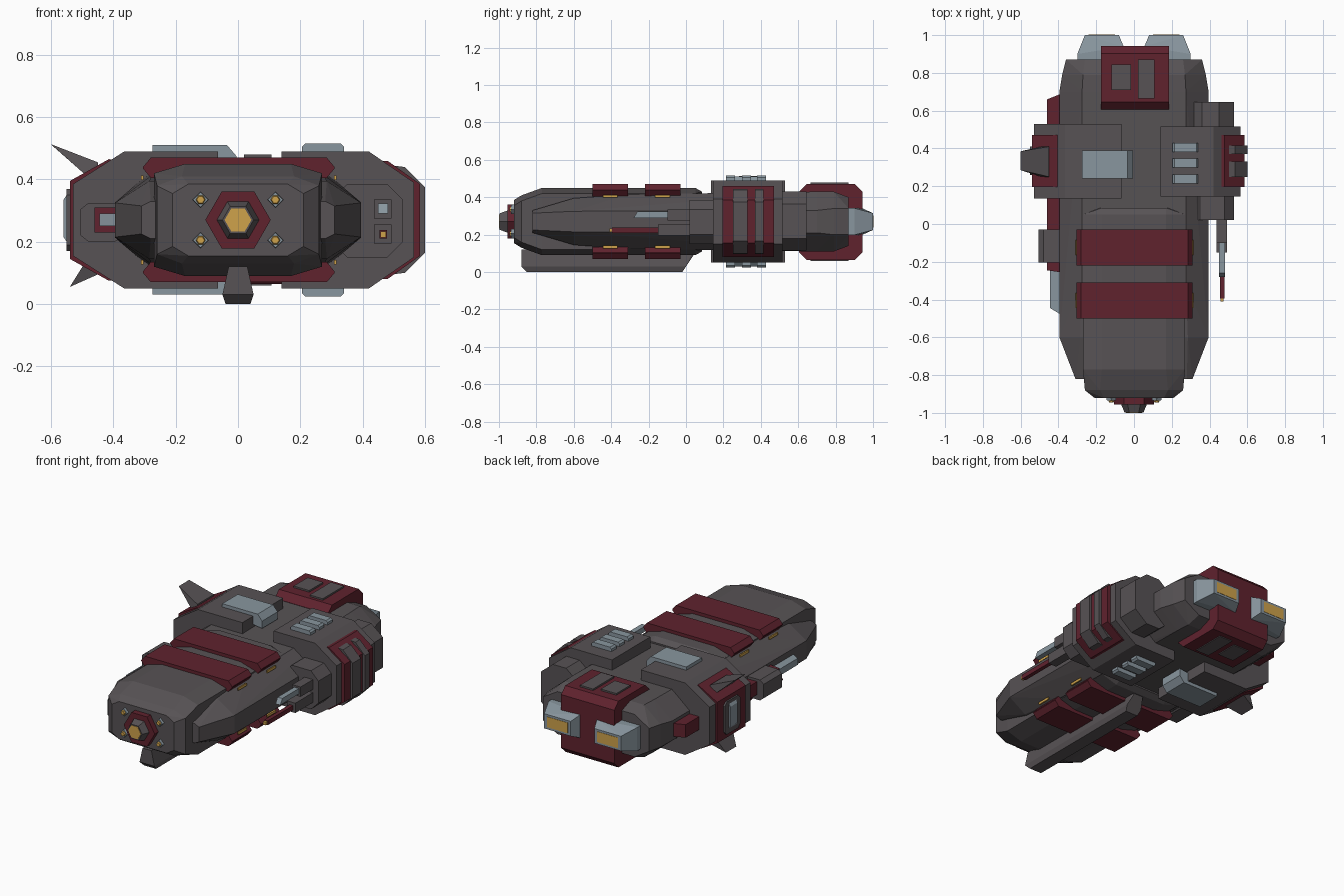
import bpy, bmesh, math
from mathutils import Vector

if "Cube" in bpy.data.objects:
    bpy.data.objects.remove(bpy.data.objects["Cube"])

ZC = 0.27  # height of the ship's long axis


def material(name, rgb):
    m = bpy.data.materials.new(name)
    m.use_nodes = True
    color = (*rgb, 1)
    m.diffuse_color = color
    m.node_tree.nodes["Principled BSDF"].inputs["Base Color"].default_value = color
    return m


DARK = material("dark_grey", (0.095, 0.085, 0.09))
RED = material("deep_red", (0.115, 0.016, 0.027))
PALE = material("pale_steel", (0.25, 0.305, 0.345))
GOLD = material("gold_light", (0.62, 0.36, 0.07))


def solid(name, points, mat):
    """Closed flat-faced solid around a set of points."""
    bm = bmesh.new()
    for p in points:
        bm.verts.new(p)
    bmesh.ops.remove_doubles(bm, verts=bm.verts, dist=0.0005)
    res = bmesh.ops.convex_hull(bm, input=bm.verts)
    loose = [v for v in res["geom_interior"] if isinstance(v, bmesh.types.BMVert)]
    bmesh.ops.delete(bm, geom=loose, context='VERTS')
    bmesh.ops.dissolve_limit(bm, angle_limit=0.01, verts=bm.verts, edges=bm.edges)
    bmesh.ops.recalc_face_normals(bm, faces=bm.faces)
    mesh = bpy.data.meshes.new(name)
    bm.to_mesh(mesh)
    bm.free()
    mesh.materials.append(mat)
    ob = bpy.data.objects.new(name, mesh)
    bpy.context.collection.objects.link(ob)
    return ob


def slab(name, x, y, z, mat, cut=(0, 0, 0)):
    """Box between ranges, with corners chamfered by cut along each axis."""
    pts = []
    for i in (0, 1):
        for j in (0, 1):
            for k in (0, 1):
                corner = Vector((x[i], y[j], z[k]))
                step = [cut[a] * (1 - 2 * n) for a, n in enumerate((i, j, k))]
                for keep in range(3):
                    pts.append([corner[a] + (0 if a == keep else step[a]) for a in range(3)])
    return solid(name, pts, mat)


def ring(y, w, h, cx, cz):
    """Eight-sided hull section."""
    return [(sx * a, y, ZC + sz * b) for sx in (1, -1) for sz in (1, -1)
            for a, b in ((w, h - cz), (w - cx, h))]


def prism(name, half, y, mat):
    """Half profile (x, height) mirrored about the long axis and run along y."""
    return solid(name, [(a, b, ZC + s * h) for a, h in half for b in y for s in (1, -1)], mat)


def disc(name, r0, r1, y0, y1, mat, x=0.0, z=ZC, sides=6):
    pts = []
    for r, y in ((r0, y0), (r1, y1)):
        for i in range(sides):
            t = math.tau * i / sides
            pts.append((x + r * math.cos(t), y, z + r * math.sin(t)))
    return solid(name, pts, mat)


def span(s, lo, hi):
    """Height range above or below the long axis."""
    return sorted((ZC + s * lo, ZC + s * hi))


# Main hulls
solid("core_hull", ring(-0.92, 0.21, 0.115, 0.05, 0.03) + ring(-0.88, 0.26, 0.14, 0.08, 0.03)
      + ring(-0.77, 0.27, 0.18, 0.10, 0.03) + ring(0.05, 0.27, 0.18, 0.10, 0.03)
      + ring(0.085, 0.20, 0.16, 0.03, 0.03), DARK)
solid("side_hull", ring(-0.82, 0.31, 0.06, 0.03, 0.015) + ring(-0.60, 0.395, 0.125, 0.11, 0.07)
      + ring(-0.32, 0.395, 0.145, 0.12, 0.09) + ring(0.70, 0.395, 0.16, 0.12, 0.10)
      + ring(0.79, 0.38, 0.16, 0.11, 0.09) + ring(0.87, 0.36, 0.13, 0.10, 0.06), DARK)

# Keel
solid("keel", [(sx * w, y, z) for sx in (1, -1) for w, y, z in (
    (0.03, -0.88, 0.12), (0.05, -0.88, 0.03), (0.04, -0.85, 0.0),
    (0.04, -0.02, 0.0), (0.05, 0.0, 0.03), (0.03, 0.04, 0.09), (0.03, 0.04, 0.12))], DARK)

# Nose sensor
disc("nose_collar", 0.105, 0.105, -0.91, -0.955, RED)
disc("nose_barrel", 0.07, 0.05, -0.95, -0.998, DARK)
disc("nose_lens", 0.043, 0.043, -0.99, -1.0, GOLD)
for sx in (1, -1):
    for sz in (1, -1):
        x, z = sx * 0.12, ZC + sz * 0.065
        disc("nose_lamp_mount", 0.028, 0.024, -0.90, -0.935, PALE, x, z, 4)
        disc("nose_lamp", 0.017, 0.012, -0.93, -0.945, GOLD, x, z, 6)

# Parts repeated above and below
for s in (1, -1):
    for y0, y1 in ((-0.50, -0.31), (-0.22, -0.03)):
        slab("armour_band", (-0.305, 0.31), (y0, y1), span(s, 0.135, 0.20), RED, (0.025, 0, 0.03))
        mid = (y0 + y1) / 2
        for x in (-0.307, 0.312):
            slab("band_light", (x - 0.004, x + 0.004), (mid - 0.04, mid + 0.04),
                 span(s, 0.128, 0.143), GOLD)
    solid("hatch_plate", [(x, y, ZC + s * h) for y in (0.24, 0.39) for x, h in (
        (-0.275, 0.20), (-0.275, 0.24), (-0.035, 0.24), (-0.005, 0.205), (-0.005, 0.16))], PALE)
    for y in (0.215, 0.30, 0.38):
        slab("vent_bar", (0.205, 0.34), (y, y + 0.048), span(s, 0.20, 0.245), PALE, (0.01, 0, 0.01))
    slab("rear_panel_wide", (-0.12, -0.015), (0.71, 0.845), span(s, 0.18, 0.21), DARK)
    slab("rear_panel_long", (0.02, 0.108), (0.665, 0.87), span(s, 0.18, 0.21), DARK)

# Midship blocks
prism("right_block", [(-0.065, 0.22), (-0.365, 0.22), (-0.53, 0.115)], (0.135, 0.53), DARK)
prism("right_armour", [(-0.30, 0.19), (-0.415, 0.195), (-0.54, 0.125)], (0.195, 0.47), RED)
slab("right_window_frame", (-0.55, -0.5), (0.26, 0.41), (0.17, 0.37), DARK, (0, 0.02, 0.02))
slab("right_window", (-0.56, -0.5), (0.30, 0.37), (0.20, 0.35), PALE, (0.01, 0, 0.015))
prism("left_block", [(0.14, 0.22), (0.42, 0.22), (0.565, 0.12)], (0.145, 0.515), DARK)
prism("left_armour", [(0.40, 0.19), (0.48, 0.19), (0.585, 0.115)], (0.195, 0.47), RED)
for y0, y1 in ((0.25, 0.33), (0.37, 0.415)):
    prism("left_rib", [(0.45, 0.18), (0.535, 0.17), (0.60, 0.105)], (y0, y1), DARK)

# Fins on the right block
for name, s, tip, base in (("upper_fin", 1, (-0.60, 0.243), (-0.47, 0.165)),
                           ("lower_fin", -1, (-0.54, 0.215), (-0.47, 0.155))):
    solid(name, [(base[0] + dx, y, ZC + s * (base[1] + dz)) for y in (0.25, 0.41)
                 for dx, dz in ((0.02, -0.02), (0.02, 0.02), (-0.02, -0.02))]
          + [(tip[0] + dx, y, ZC + s * (tip[1] - dx)) for y in (0.285, 0.385)
             for dx in (0, 0.008)], DARK)

# Left side pods and guns
slab("left_front_pod", (0.30, 0.53), (0.02, 0.20), (0.15, 0.385), DARK, (0.05, 0, 0.05))
slab("left_rear_pod", (0.28, 0.53), (0.45, 0.645), (0.115, 0.43), DARK, (0.08, 0, 0.065))
slab("upper_gun_body", (0.437, 0.493), (-0.10, 0.04), (0.275, 0.335), DARK)
solid("upper_gun_barrel", [(x, y, z) for x in (0.45, 0.482)
                           for y, z in ((-0.28, 0.29), (-0.26, 0.323), (-0.09, 0.323), (-0.09, 0.29))], PALE)
slab("lower_gun_body", (0.437, 0.493), (-0.15, 0.04), (0.195, 0.255), DARK)
slab("lower_gun_barrel", (0.454, 0.478), (-0.395, -0.14), (0.21, 0.237), RED)
slab("lower_gun_tip", (0.457, 0.475), (-0.41, -0.39), (0.214, 0.233), GOLD)

# Right side rail, box and blade
solid("right_rail", [(x, y, z) for z in (0.23, 0.31) for x, y in (
    (-0.36, -0.26), (-0.46, -0.245), (-0.46, 0.66), (-0.36, 0.70))], RED)
slab("right_box", (-0.505, -0.37), (-0.205, -0.03), (0.20, 0.325), DARK, (0.025, 0, 0.02))
solid("right_blade", [(x, y, z) for z in (0.25, 0.29) for x, y in (
    (-0.37, -0.49), (-0.445, -0.445), (-0.445, -0.20), (-0.37, -0.20))], PALE)

# Rear block and engines
slab("rear_block", (-0.175, 0.185), (0.605, 0.943), (0.065, 0.47), RED, (0, 0.04, 0.04))
for s in (1, -1):
    engine = [(x, y, ZC + e * h) for e in (1, -1) for x, y, h in (
        (s * 0.055, 0.84, 0.072), (s * 0.30, 0.84, 0.072), (s * 0.055, 0.94, 0.072),
        (s * 0.30, 0.90, 0.072), (s * 0.08, 1.0, 0.045), (s * 0.26, 1.0, 0.045))]
    solid("engine", engine, PALE)
    slab("engine_glow", sorted((s * 0.10, s * 0.24)), (0.99, 1.002), (0.238, 0.302), GOLD)
